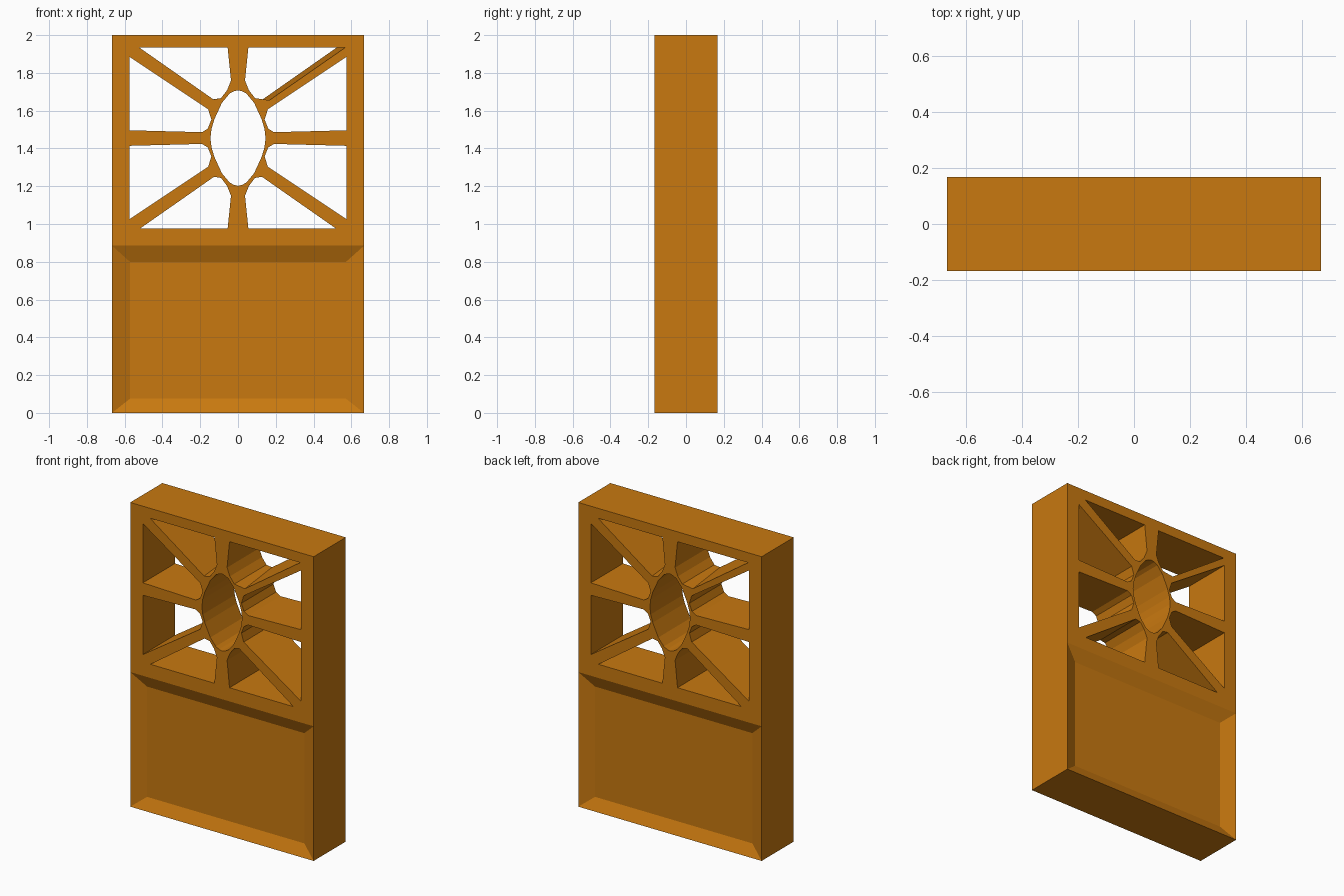
import bpy, bmesh

if "Cube" in bpy.data.objects:
    bpy.data.objects.remove(bpy.data.objects["Cube"])

W, D, H = 0.667, 0.1667, 2.0      # half width, half depth, height
CZ = 1.455                        # centre height of the openwork
SILL = 0.885                      # top of the recessed lower panel

mat = bpy.data.materials.new("ochre brown")
mat.diffuse_color = (0.58, 0.19, 0.005, 1)
mat.use_nodes = True
mat.node_tree.nodes["Principled BSDF"].inputs["Base Color"].default_value = mat.diffuse_color


def make_object(name, bm):
    bmesh.ops.recalc_face_normals(bm, faces=bm.faces)
    me = bpy.data.meshes.new(name)
    bm.to_mesh(me)
    bm.free()
    me.materials.append(mat)
    ob = bpy.data.objects.new(name, me)
    bpy.context.collection.objects.link(ob)
    return ob


def loft(bm, front, back, over=0.03):
    """Prism through the slab from a front outline to a back outline (x, z offset from CZ)."""
    a = [bm.verts.new((x, -D - over, CZ + z)) for x, z in front]
    b = [bm.verts.new((x, D + over, CZ + z)) for x, z in back]
    bm.faces.new(a)
    bm.faces.new(b[::-1])
    n = len(a)
    for i in range(n):
        j = (i + 1) % n
        bm.faces.new((a[j], a[i], b[i], b[j]))


# Slab with a bevelled recess in the lower half, front and back
bm = bmesh.new()
bmesh.ops.create_cube(bm, size=1)
for v in bm.verts:
    v.co = (v.co.x * 2 * W, v.co.y * 2 * D, (v.co.z + 0.5) * H)
bmesh.ops.bisect_plane(bm, geom=bm.verts[:] + bm.edges[:] + bm.faces[:],
                       plane_co=(0, 0, SILL), plane_no=(0, 0, 1))
panels = [f for f in bm.faces
          if abs(f.normal.y) > 0.9 and f.calc_center_median().z < SILL]
bmesh.ops.inset_individual(bm, faces=panels, thickness=0.05)
for f in panels:
    for v in f.verts:
        v.co.x = 0.572 if v.co.x > 0 else -0.572
        v.co.y = (D - 0.039) * (1 if v.co.y > 0 else -1)
        v.co.z = 0.80 if v.co.z > 0.4 else 0.075
slab = make_object("screen_panel", bm)

# Openings: upper right pair, mirrored into the other quadrants
corner_a, root_a = (0.52, 0.48), (0.127, 0.205)
corner_b, root_b = (0.573, 0.48), (0.17, 0.2)    # wider end of the skewed opening
arch = [(0.055, 0.48), (0.037, 0.305), (0.058, 0.253), (0.09, 0.211)]
side = [(0.575, 0.43), (0.158, 0.152), (0.141, 0.098),
        (0.16, 0.05), (0.19, 0.031), (0.575, 0.041)]
oval = [(0, 0.253), (0.022, 0.248), (0.045, 0.235), (0.085, 0.187),
        (0.125, 0.1), (0.14, 0.05), (0.146, 0)]

bm = bmesh.new()
for sx in (1, -1):
    for sz in (1, -1):
        def flip(pts):
            return [(x * sx, z * sz) for x, z in pts]
        narrow = flip(arch + [root_a, corner_a])
        wide = flip(arch + [root_b, corner_b])
        if sz > 0:
            loft(bm, *((wide, narrow) if sx > 0 else (narrow, wide)))
        else:
            loft(bm, narrow, narrow)
        loft(bm, flip(side), flip(side))
# Central pointed oval
half = oval + [(x, -z) for x, z in oval[-2::-1]]
ring = half + [(-x, z) for x, z in half[-2:0:-1]]
loft(bm, ring, ring)
bmesh.ops.triangulate(bm, faces=bm.faces[:])
cutter = make_object("opening_cutter", bm)
cutter.hide_render = True

# Cut the openwork and remove the cutter
mod = slab.modifiers.new("openwork", 'BOOLEAN')
mod.operation = 'DIFFERENCE'
mod.solver = 'EXACT'
mod.object = cutter
bpy.context.view_layer.objects.active = slab
slab.select_set(True)
bpy.ops.object.modifier_apply(modifier=mod.name)
bpy.data.objects.remove(cutter, do_unlink=True)
